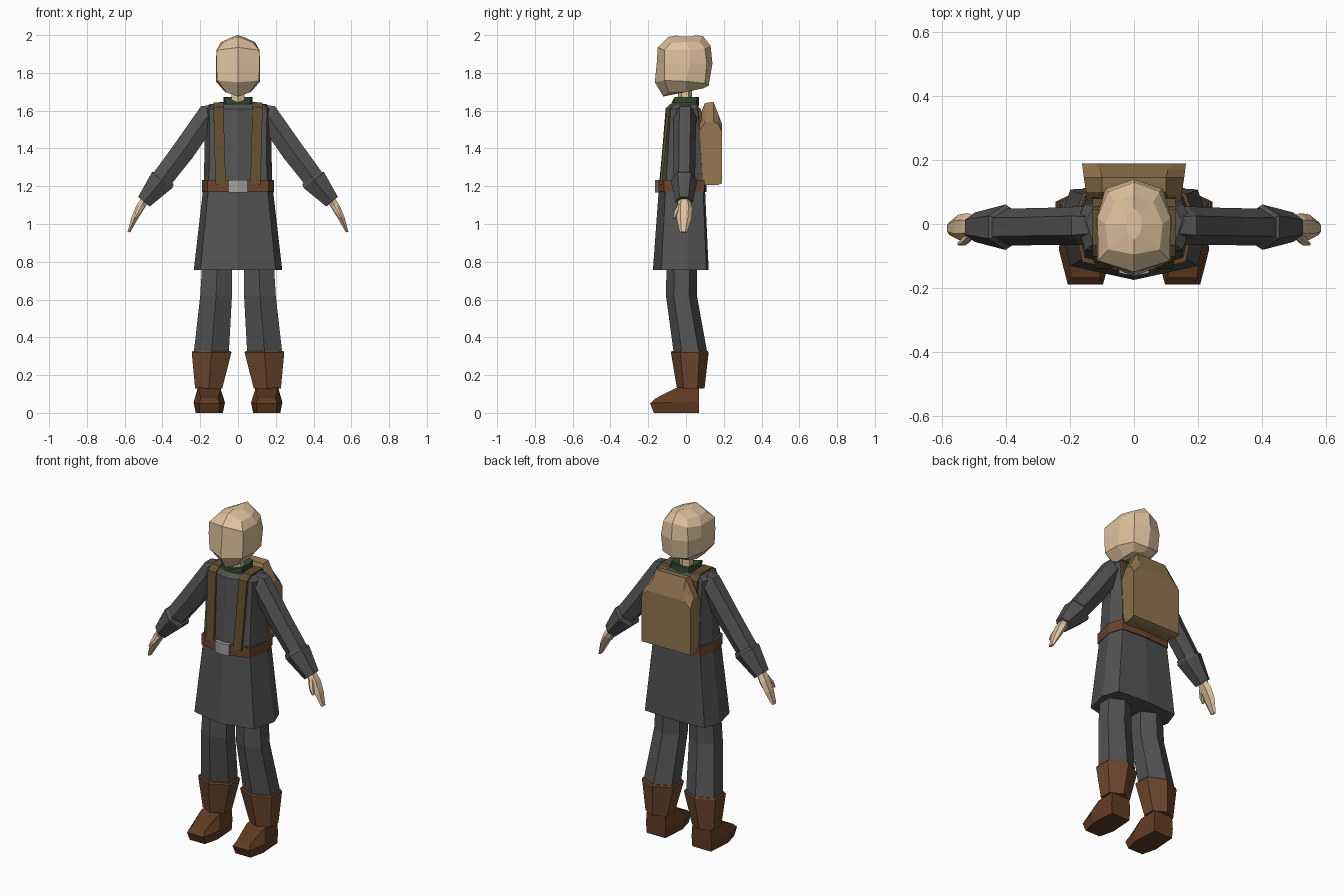
import bpy, bmesh
from math import sin, cos, pi, radians
from mathutils import Vector


def material(name, r, g, b):
    m = bpy.data.materials.new(name)
    m.diffuse_color = (r, g, b, 1)
    return m


SKIN = material("skin", .74, .54, .34)
CLOTH = material("dark_cloth", .085, .085, .085)
LEATHER = material("leather", .15, .062, .028)
DARK_LEATHER = material("dark_leather", .12, .045, .017)
CANVAS = material("canvas", .29, .18, .08)
WEBBING = material("webbing", .12, .08, .03)
GREEN = material("green", .03, .07, .026)
METAL = material("metal", .35, .35, .35)


def loft(name, rings, mat, mirror=False):
    """Skin a stack of equal-length rings and close both ends."""
    bm = bmesh.new()
    vs = [[bm.verts.new(p) for p in r] for r in rings]
    n = len(vs[0])
    for a, b in zip(vs, vs[1:]):
        for i in range(n):
            j = (i + 1) % n
            bm.faces.new((a[i], a[j], b[j], b[i]))
    bm.faces.new(vs[0][::-1])
    bm.faces.new(vs[-1])
    bmesh.ops.recalc_face_normals(bm, faces=bm.faces)
    me = bpy.data.meshes.new(name)
    bm.to_mesh(me)
    bm.free()
    me.materials.append(mat)
    ob = bpy.data.objects.new(name, me)
    bpy.context.collection.objects.link(ob)
    if mirror:
        ob.modifiers.new("Mirror", 'MIRROR').use_mirror_merge = False
    return ob


def sym(half, cx=0):
    """Close a half outline by reflecting it across x."""
    back = [(-x, y, z) for x, y, z in reversed(half) if x > 1e-6]
    return [(x + cx, y, z) for x, y, z in list(half) + back]


def hexring(c, ry, r, ang=0):
    """Hexagon with corners at +-y; its second axis lies in the xz plane."""
    u = Vector((0, ry, 0))
    v = Vector((cos(radians(ang)), 0, sin(radians(ang)))) * r / sin(pi / 3)
    return [Vector(c) + u * cos(i * pi / 3) + v * sin(i * pi / 3) for i in range(6)]


def body(z, w, yf, yb):
    """Coat cross-section: shallow front ridge, chamfered sides."""
    return sym([(0, yf, z), (w * .85, yf * .75, z), (w, .01, z),
                (w * .85, yb * .9, z), (0, yb, z)])


# Head and neck
loft("head", [sym(h) for h in (
    [(0, -.12, 1.675), (.06, -.09, 1.695), (.07, 0, 1.70), (.055, .06, 1.712), (0, .09, 1.718)],
    [(0, -.165, 1.75), (.11, -.115, 1.76), (.117, 0, 1.755), (.085, .1, 1.745), (0, .12, 1.733)],
    [(0, -.155, 1.85), (.115, -.115, 1.85), (.117, .02, 1.85), (.09, .11, 1.85), (0, .14, 1.85)],
    [(0, -.15, 1.935), (.112, -.115, 1.92), (.114, .02, 1.92), (.08, .1, 1.93), (0, .13, 1.945)],
    [(0, -.095, 1.99), (.08, -.08, 1.96), (.09, 0, 1.963), (.06, .07, 1.965), (0, .09, 1.994)],
    [(0, -.05, 1.998), (.02, -.03, 1.992), (.025, 0, 1.992), (.02, .03, 1.992), (0, .05, 2.0)],
)], SKIN)
loft("neck", [hexring((0, -.005, z), .037, .034) for z in (1.6, 1.72)], SKIN)

# Neck scarf with a dipped front
loft("scarf", [sym(h) for h in (
    [(0, -.082, 1.615), (.06, -.06, 1.62), (.078, 0, 1.625), (.06, .055, 1.625), (0, .068, 1.625)],
    [(0, -.075, 1.645), (.07, -.06, 1.672), (.076, 0, 1.672), (.06, .055, 1.672), (0, .07, 1.672)],
    [(0, -.045, 1.64), (.035, -.035, 1.65), (.045, 0, 1.65), (.035, .03, 1.65), (0, .04, 1.65)],
)], GREEN)

# Coat
loft("coat_top", [body(1.18, .182, -.145, .1), body(1.4, .177, -.125, .088),
                  body(1.61, .18, -.108, .07), body(1.635, .15, -.085, .06)], CLOTH)
loft("coat_skirt", [body(1.2, .183, -.143, .1), body(.757, .234, -.175, .12)], CLOTH)

# Belt and buckle
loft("belt", [body(z, .19, -.157, .108) for z in (1.17, 1.232)], LEATHER)
loft("buckle", [sym([(0, y, z), (.047, y + .01, z), (.047, -.13, z), (0, -.13, z)])
                for y, z in ((-.163, 1.168), (-.163, 1.234))], METAL)

# Pack straps: x, y, z and outward direction along the path
strap = []
for x, y, z, ny, nz in ((.091, -.126, 1.21, -1, 0), (.098, -.108, 1.4, -1, 0),
                        (.103, -.088, 1.61, -1, .6), (.103, -.06, 1.63, -.4, 1),
                        (.103, .04, 1.63, .4, 1), (.103, .065, 1.6, 1, .5),
                        (.103, .085, 1.4, 1, 0)):
    o = .014
    strap.append([(x - .027, y, z), (x + .027, y, z),
                  (x + .027, y + ny * o, z + nz * o), (x - .027, y + ny * o, z + nz * o)])
loft("pack_strap", strap, WEBBING, True)

# Backpack, lofted from the back of the coat outwards
loft("backpack", [sym([(w, y, z0), (w, y, z1), (xt, y, zt)]) for y, w, z0, z1, xt, zt in (
    (.07, .147, 1.22, 1.49, .11, 1.57), (.1, .15, 1.207, 1.54, .1, 1.64),
    (.145, .157, 1.205, 1.54, .1, 1.647), (.17, .16, 1.208, 1.53, .105, 1.585),
    (.19, .163, 1.215, 1.49, .125, 1.53))], CANVAS)

# Arms and cuffs
loft("arm", [hexring((.12, -.003, 1.585), .05, .048, 90),
             hexring((.165, -.005, 1.565), .06, .066, 62),
             hexring((.29, -.008, 1.385), .058, .06, 37),
             hexring((.42, -.01, 1.215), .058, .055, 37)], CLOTH, True)
loft("cuff", [hexring((.385, -.01, 1.245), .058, .056, 37),
              hexring((.402, -.01, 1.232), .071, .068, 38),
              hexring((.498, -.01, 1.118), .046, .04, 40)], CLOTH, True)

# Hands
loft("hand", [hexring((.485, -.01, 1.14), .03, .022, 35),
              hexring((.52, -.008, 1.085), .042, .022, 30),
              hexring((.548, -.01, 1.03), .04, .017, 25),
              hexring((.578, -.014, .957), .02, .007, 15)], SKIN, True)
loft("thumb", [hexring((.508, -.03, 1.1), .018, .016, 35),
               hexring((.53, -.054, 1.06), .014, .013, 30),
               hexring((.545, -.062, 1.03), .006, .007, 25)], SKIN, True)

# Trouser legs, boots and feet
loft("trouser_leg", [hexring((.108, -.022, .85), .08, .078),
                     hexring((.116, -.024, .62), .082, .084),
                     hexring((.142, .025, .31), .089, .093)], CLOTH, True)
loft("boot_shaft", [hexring((.155, .025, .13), .073, .072),
                    hexring((.14, .02, .32), .1, .105),
                    hexring((.14, .02, .328), .095, .1)], LEATHER, True)
loft("boot_foot", [sym(h, .152) for h in (
    [(.05, -.17, 0), (.072, -.08, 0), (.062, .068, 0)],
    [(.055, -.19, .05), (.083, -.08, .055), (.066, .07, .06)],
    [(.045, -.165, .075), (.058, -.05, .133), (.06, .07, .137)])], DARK_LEATHER, True)
